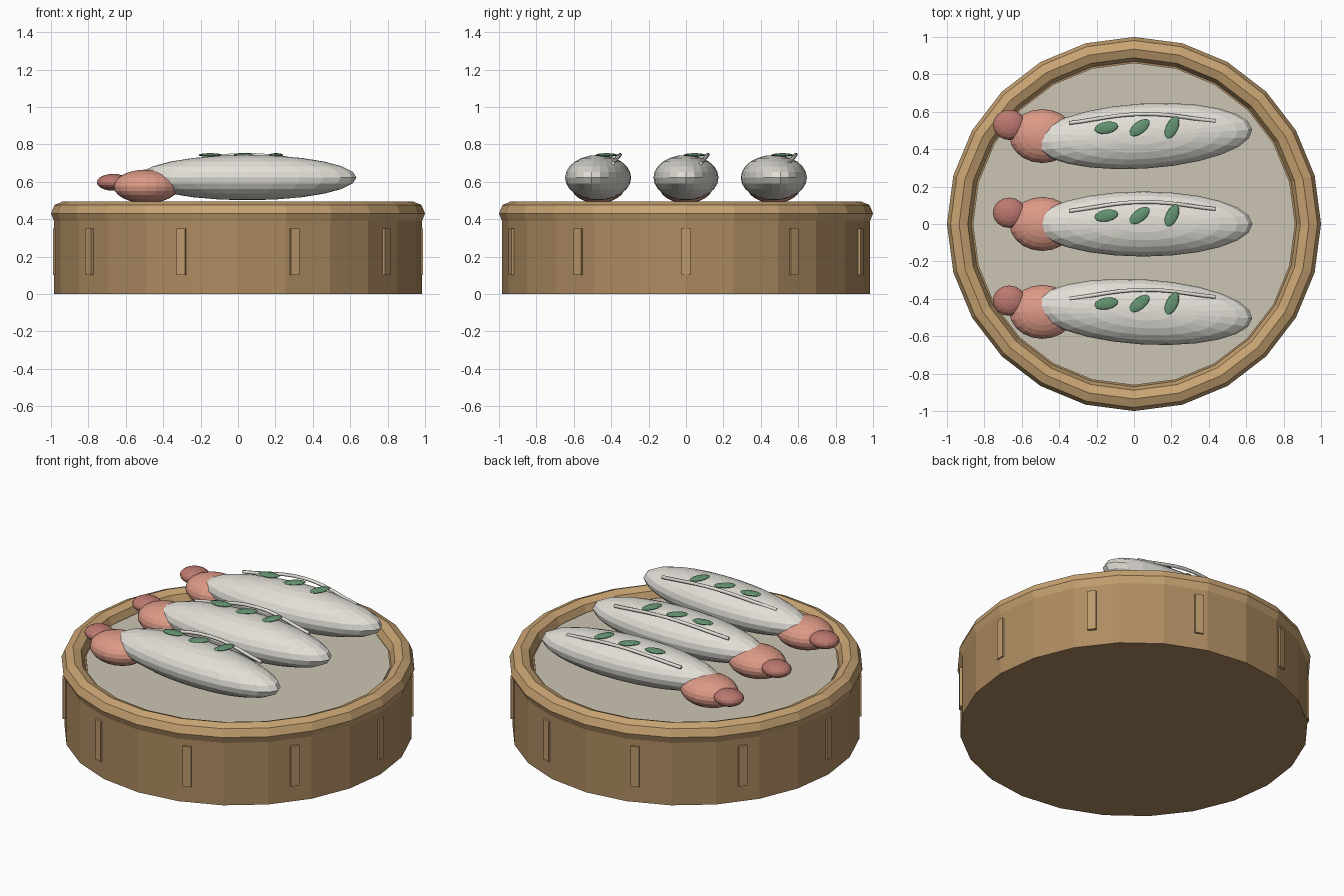
import bpy
from math import cos, sin, pi, radians

if "Cube" in bpy.data.objects:
    bpy.data.objects.remove(bpy.data.objects["Cube"])


def material(name, r, g, b):
    m = bpy.data.materials.new(name)
    m.diffuse_color = (r, g, b, 1)
    m.use_nodes = True
    m.node_tree.nodes["Principled BSDF"].inputs["Base Color"].default_value = m.diffuse_color
    return m


BAMBOO = material("bamboo", 0.42, 0.26, 0.12)
RIM = material("rim_bamboo", 0.58, 0.37, 0.17)
SLAT = material("slat_bamboo", 0.50, 0.32, 0.15)
LINER = material("liner", 0.60, 0.56, 0.45)
DOUGH = material("pale_body", 0.76, 0.74, 0.68)
PINK = material("pink", 0.72, 0.32, 0.24)
ROSE = material("rose", 0.50, 0.19, 0.16)
LEAF = material("leaf_green", 0.13, 0.30, 0.17)


def finish(name, mat):
    ob = bpy.context.object
    ob.name = name
    ob.data.materials.append(mat)
    return ob


def drum(name, radius, z0, z1, mat):
    bpy.ops.mesh.primitive_cylinder_add(vertices=24, radius=radius, depth=z1 - z0,
                                        location=(0, 0, (z0 + z1) / 2))
    return finish(name, mat)


def ellipsoid(name, loc, size, mat, turn=0, segs=20, rings=12):
    bpy.ops.mesh.primitive_uv_sphere_add(segments=segs, ring_count=rings, radius=1,
                                         location=loc, rotation=(0, 0, turn))
    ob = finish(name, mat)
    ob.scale = size
    return ob


# Steamer basket: wall, liner and rounded rim
drum("basket_wall", 0.983, 0, 0.43, BAMBOO)
drum("basket_liner", 0.862, 0.40, 0.44, LINER)
bpy.ops.mesh.primitive_torus_add(major_segments=24, minor_segments=8, major_radius=0.935,
                                 minor_radius=0.065, location=(0, 0, 0.43))
finish("basket_rim", RIM)

# Ten upright slats around the wall
for i in range(10):
    a = i * pi / 5
    bpy.ops.mesh.primitive_cube_add(size=1, location=(0.975 * cos(a), 0.975 * sin(a), 0.225),
                                    rotation=(0, 0, a))
    finish("wall_slat", SLAT).scale = (0.03, 0.05, 0.25)

# Three rolls, each with a pink end, leaves and a raised strand
for k in (-1, 0, 1):
    y = 0.47 * k
    ellipsoid("roll_body", (0.05, y, 0.622), (0.583, 0.174, 0.121), DOUGH, 0.06 * k, 24)
    ellipsoid("roll_end", (-0.49, y, 0.575), (0.175, 0.144, 0.09), PINK)
    ellipsoid("roll_tip", (-0.667, y + 0.06, 0.597), (0.088, 0.081, 0.045), ROSE, segs=16, rings=10)
    for x, deg in ((-0.148, 10), (0.03, 38), (0.203, 65)):
        ellipsoid("leaf", (x, y + 0.045, 0.743), (0.065, 0.032, 0.01), LEAF, radians(deg), 12, 6)

    curve = bpy.data.curves.new("strand", 'CURVE')
    curve.dimensions = '3D'
    curve.bevel_depth = 0.01
    curve.bevel_resolution = 1
    curve.use_fill_caps = True
    curve.resolution_u = 6
    sp = curve.splines.new('BEZIER')
    sp.bezier_points.add(2)
    for p, co in zip(sp.bezier_points, ((-0.345, 0.07, 0.70), (0.05, 0.118, 0.745), (0.435, 0.08, 0.70))):
        p.co = (co[0], co[1] + y, co[2])
        p.handle_left_type = p.handle_right_type = 'AUTO'
    curve.materials.append(DOUGH)
    bpy.context.collection.objects.link(bpy.data.objects.new("strand", curve))
